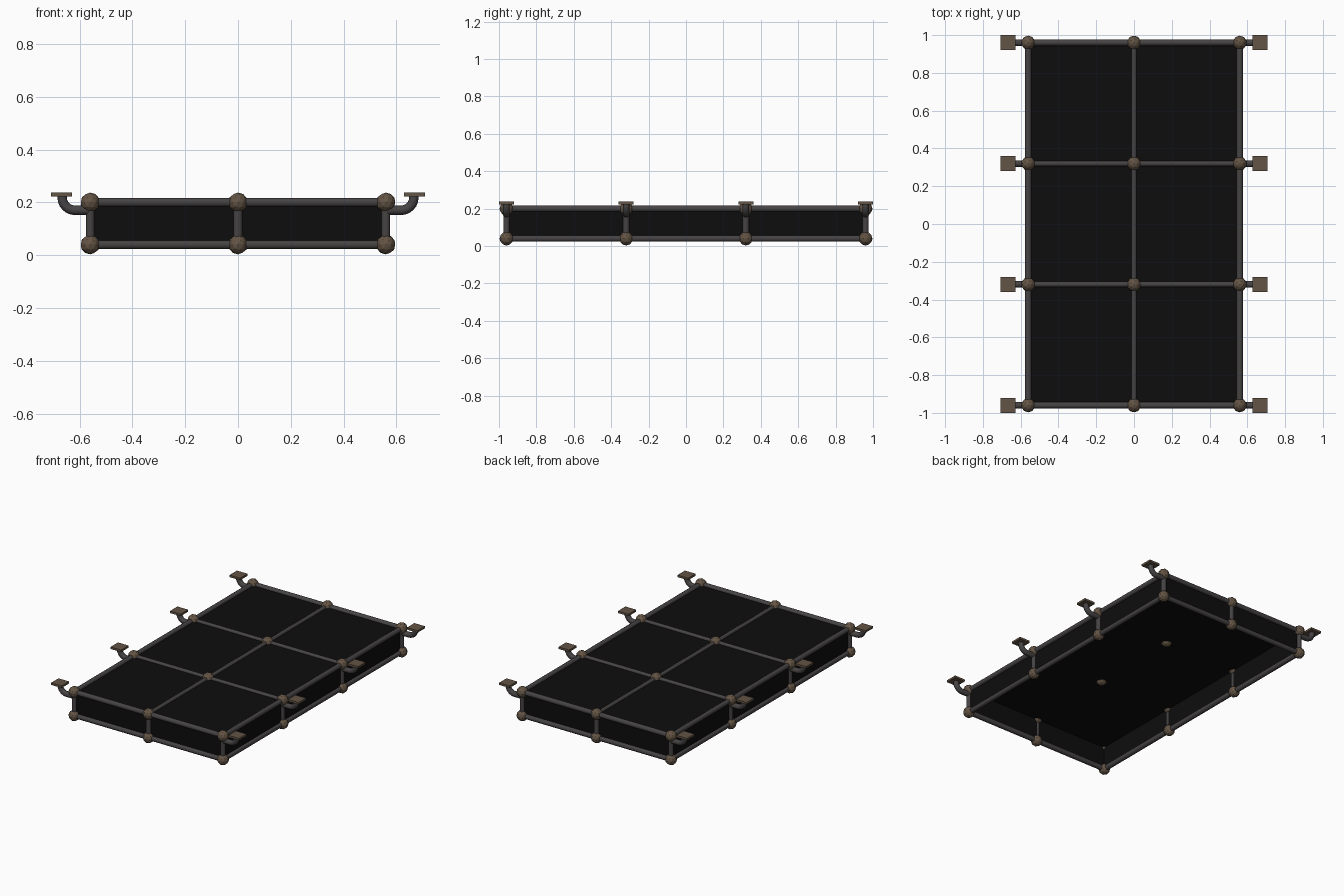
import bpy, bmesh, math
from mathutils import Vector

if "Cube" in bpy.data.objects:
    bpy.data.objects.remove(bpy.data.objects["Cube"])

XS = (-0.56, 0.0, 0.56)
YS = (-0.96, -0.32, 0.32, 0.96)
Z0, Z1 = 0.04, 0.20


def material(name, rgb):
    m = bpy.data.materials.new(name)
    m.diffuse_color = (*rgb, 1)
    m.use_nodes = True
    m.node_tree.nodes["Principled BSDF"].inputs["Base Color"].default_value = m.diffuse_color
    return m


BLACK = material("black panel", (0.004, 0.004, 0.004))
STEEL = material("dark steel", (0.062, 0.056, 0.057))
BRONZE = material("brown bronze", (0.125, 0.088, 0.058))


def finish(name, bm, mat, smooth=False):
    bmesh.ops.recalc_face_normals(bm, faces=bm.faces)
    me = bpy.data.meshes.new(name)
    bm.to_mesh(me)
    bm.free()
    me.materials.append(mat)
    ob = bpy.data.objects.new(name, me)
    bpy.context.collection.objects.link(ob)
    if smooth:
        bpy.ops.object.select_all(action='DESELECT')
        ob.select_set(True)
        bpy.context.view_layer.objects.active = ob
        bpy.ops.object.shade_smooth_by_angle(angle=math.radians(50))
    return ob


def tube(bm, pts, normal, r, n=10):
    """Sweep a round section along a planar path with the given plane normal."""
    pts = [Vector(p) for p in pts]
    normal = Vector(normal)
    rings = []
    for i, p in enumerate(pts):
        t = (pts[min(i + 1, len(pts) - 1)] - pts[max(i - 1, 0)]).normalized()
        side = t.cross(normal)
        rings.append([bm.verts.new(p + r * (math.cos(a) * side + math.sin(a) * normal))
                      for a in (2 * math.pi * k / n for k in range(n))])
    for a, b in zip(rings, rings[1:]):
        for k in range(n):
            bm.faces.new((a[k], a[(k + 1) % n], b[(k + 1) % n], b[k]))
    bm.faces.new(rings[0])
    bm.faces.new(rings[-1])


def box(bm, lo, hi):
    lo, hi = Vector(lo), Vector(hi)
    vs = bmesh.ops.create_cube(bm, size=1)['verts']
    bmesh.ops.scale(bm, vec=hi - lo, verts=vs)
    bmesh.ops.translate(bm, vec=(lo + hi) / 2, verts=vs)


# perimeter rails, top and bottom, and the posts between them
bm = bmesh.new()
for z in (Z0, Z1):
    for y in (YS[0], YS[-1]):
        tube(bm, [(XS[0], y, z), (XS[-1], y, z)], (0, 0, 1), 0.017)
    for x in (XS[0], XS[-1]):
        tube(bm, [(x, YS[0], z), (x, YS[-1], z)], (0, 0, 1), 0.017)
finish("perimeter_rails", bm, STEEL, True)

rim = [(x, y) for x in XS for y in YS if x != 0 or abs(y) > 0.9]
bm = bmesh.new()
for x, y in rim:
    tube(bm, [(x, y, Z0), (x, y, Z1)], (1, 0, 0), 0.017)
finish("posts", bm, STEEL, True)

# inner grid bars on top
bm = bmesh.new()
tube(bm, [(0, YS[0], Z1), (0, YS[-1], Z1)], (0, 0, 1), 0.0145)
for y in YS[1:3]:
    tube(bm, [(XS[0], y, Z1), (XS[-1], y, Z1)], (0, 0, 1), 0.0145)
finish("grid_bars", bm, STEEL, True)

# faceted joints
bm = bmesh.new()
for x, y, z in [(x, y, Z0) for x, y in rim] + [(x, y, Z1) for x in XS for y in YS]:
    vs = bmesh.ops.create_icosphere(bm, subdivisions=2, radius=0.037)['verts']
    bmesh.ops.translate(bm, vec=(x, y, z), verts=vs)
finish("joints", bm, BRONZE)

# black shell, open underneath
X, Y, T = XS[-1], YS[-1], 0.014
bm = bmesh.new()
box(bm, (-X, -Y, Z1 - T), (X, Y, Z1))
for s in (-1, 1):
    xs = sorted((s * X, s * (X - T)))
    ys = sorted((s * Y, s * (Y - T)))
    box(bm, (xs[0], -Y, Z0), (xs[1], Y, Z1 - T))
    box(bm, (-X + T, ys[0], Z0), (X - T, ys[1], Z1 - T))
finish("panels", bm, BLACK)

# curved arms and their square pads
arms, pads = bmesh.new(), bmesh.new()
for s in (-1, 1):
    for y in YS:
        path = [(s * 0.56, y, 0.17)]
        for k in range(7):
            a = math.pi / 2 * k / 6
            path.append((s * (0.618 + 0.048 * math.sin(a)), y, 0.218 - 0.048 * math.cos(a)))
        path.append((s * 0.666, y, 0.228))
        tube(arms, path, (0, 1, 0), 0.018)
        box(pads, (s * 0.668 - 0.04, y - 0.04, 0.223), (s * 0.668 + 0.04, y + 0.04, 0.237))
finish("arms", arms, STEEL, True)
finish("pads", pads, BRONZE)
